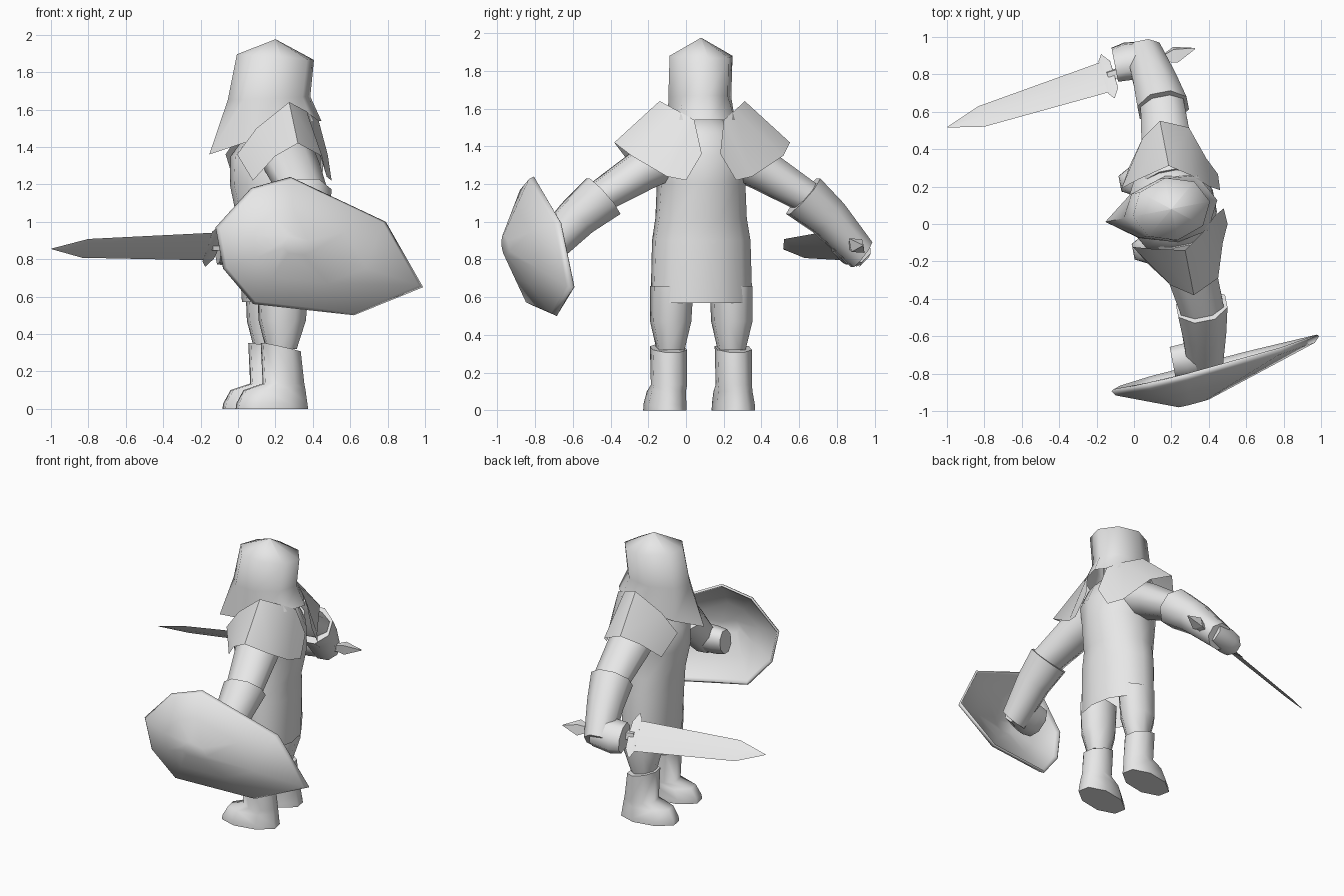
import bpy
import bmesh
import math
from mathutils import Vector, Matrix

cube = bpy.data.objects.get("Cube")
if cube:
    bpy.data.objects.remove(cube)

grey = bpy.data.materials.new("plain_grey")
grey.use_nodes = True
GREY = (0.8, 0.8, 0.8, 1)
grey.diffuse_color = GREY
grey.node_tree.nodes["Principled BSDF"].inputs["Base Color"].default_value = GREY

# The figure faces -x, turned slightly about its own centre line
TURN = Matrix.Translation((0.2, 0.08, 0)) @ Matrix.Rotation(math.radians(11), 4, 'Z')
X, Y = Vector((1, 0, 0)), Vector((0, 1, 0))


def build(name, verts, faces, matrix=TURN, mirror=False, angle=68):
    """Make one part; mirror flips it to the other side of the body."""
    pts = [Vector(v) for v in verts]
    if mirror:
        pts = [Vector((p.x, -p.y, p.z)) for p in pts]
    mesh = bpy.data.meshes.new(name)
    mesh.from_pydata([matrix @ p for p in pts], [], faces)
    bm = bmesh.new()
    bm.from_mesh(mesh)
    bmesh.ops.recalc_face_normals(bm, faces=bm.faces)
    bm.to_mesh(mesh)
    bm.free()
    mesh.materials.append(grey)
    obj = bpy.data.objects.new(name, mesh)
    bpy.context.collection.objects.link(obj)
    bpy.ops.object.select_all(action='DESELECT')
    obj.select_set(True)
    bpy.context.view_layer.objects.active = obj
    bpy.ops.object.shade_smooth_by_angle(angle=math.radians(angle))
    return obj


def skin(rows, closed=True, caps=(False, False)):
    """Join equal rows of points with quads."""
    n = len(rows[0])
    verts = [p for row in rows for p in row]
    faces = []
    for r in range(len(rows) - 1):
        for i in range(n if closed else n - 1):
            a, b = r * n + i, r * n + (i + 1) % n
            faces.append((a, b, b + n, a + n))
    if caps[0]:
        faces.append(tuple(reversed(range(n))))
    if caps[1]:
        faces.append(tuple(range(len(verts) - n, len(verts))))
    return verts, faces


def ring(centre, a, b, n=8, offset=0.0):
    steps = [2 * math.pi * (i + offset) / n for i in range(n)]
    return [Vector(centre) + a * math.cos(t) + b * math.sin(t) for t in steps]


def upright(sections, n=8, offset=0.5):
    """Level rings from (x, y, z, x radius, y radius, forward tilt)."""
    rows = []
    for x, y, z, rx, ry, tilt in sections:
        rows.append(ring((x, y, z), Vector((rx, 0, tilt)), Y * ry, n, offset))
    return rows


# Helmet: pointed crown, beaked rim at the front
rim = [(0.25, 0, 1.54), (0.17, 0.15, 1.54), (0, 0.18, 1.48), (-0.2, 0.12, 1.42), (-0.36, 0, 1.36)]
rim += [(x, -y, z) for x, y, z in rim[3:0:-1]]
rows = [rim] + upright([(-0.035, 0, 1.66, 0.225, 0.17, 0.01),
                        (0, 0, 1.88, 0.21, 0.17, -0.015),
                        (0, 0, 1.975, 0.002, 0.002, 0)], 8, 0)
build("helmet", *skin(rows, caps=(False, True)))

build("neck", *skin(upright([(0.02, 0, 1.4, 0.1, 0.1, 0), (0, 0, 1.7, 0.1, 0.1, 0)])))

# Tunic with flared skirt and rounded shoulders
build("tunic", *skin(upright([
    (0.01, 0, 0.57, 0.185, 0.275, 0), (0.005, 0, 0.9, 0.2, 0.265, 0),
    (0, 0, 1.02, 0.205, 0.245, 0), (0, 0, 1.2, 0.245, 0.235, 0),
    (0, 0, 1.35, 0.24, 0.26, 0), (0.02, 0, 1.47, 0.17, 0.2, 0),
    (0.02, 0, 1.54, 0.1, 0.11, 0)], 12), caps=(False, True)))

# Shoulder cape half: inner edge and hanging outer edge, front to back
inner = [(-0.24, 0.16, 1.36), (-0.14, 0.19, 1.5), (0.03, 0.23, 1.64),
         (0.14, 0.155, 1.59), (0.22, 0.08, 1.54), (0.275, 0.05, 1.36)]
outer = [(-0.175, 0.27, 1.22), (-0.08, 0.4, 1.35), (0.03, 0.475, 1.42),
         (0.175, 0.41, 1.35), (0.235, 0.23, 1.24), (0.28, 0.135, 1.22)]
cape = skin([inner, outer], closed=False)


# Arm pieces lean outward and down
def arm_rows(sections):
    rows = []
    for x, y, z, rx, r, lean in sections:
        across = Vector((0, math.sin(lean), math.cos(lean)))
        rows.append(ring((x, y, z), X * rx, across * r, 8, 0.5))
    return rows


upper_arm = skin(arm_rows([(0.03, 0.16, 1.36, 0.15, 0.13, 0.4),
                           (0.04, 0.33, 1.27, 0.145, 0.115, 0.5),
                           (0.06, 0.56, 1.13, 0.125, 0.09, 0.6)]), caps=(True, True))
gauntlet = skin(arm_rows([(0.06, 0.54, 1.135, 0.145, 0.135, 0.72),
                          (0.045, 0.68, 1.02, 0.125, 0.115, 0.78),
                          (0.015, 0.865, 0.825, 0.1, 0.09, 0.65)]), caps=(True, True))

# Fist reaches forward around the grip, stretched along the forearm
down_arm, over_arm = Vector((0, 0.7, -0.7)), Vector((0, 0.7, 0.7))
fist = skin([ring((x, y, z), down_arm * a, over_arm * b, 8, 0.5)
             for x, y, z, a, b in ((0.06, 0.81, 0.88, 0.11, 0.09),
                                   (-0.08, 0.82, 0.865, 0.12, 0.09),
                                   (-0.15, 0.815, 0.865, 0.11, 0.08))], caps=(True, True))

# Legs and boots
thigh = skin(upright([(0.01, 0.16, 0.66, 0.145, 0.115, 0), (0.005, 0.165, 0.47, 0.13, 0.11, 0),
                      (0, 0.165, 0.32, 0.085, 0.075, 0)]), caps=(True, True))
boot = skin(upright([(-0.055, 0.185, 0, 0.205, 0.11, 0), (-0.055, 0.185, 0.03, 0.2, 0.11, 0),
                     (-0.04, 0.18, 0.1, 0.175, 0.1, 0), (0.01, 0.175, 0.135, 0.115, 0.097, 0),
                     (-0.005, 0.175, 0.33, 0.11, 0.1, -0.025)]), caps=(True, True))

for side, flip in (("right", False), ("left", True)):
    for part, data in (("shoulder_cape", cape), ("upper_arm", upper_arm),
                       ("gauntlet", gauntlet), ("fist", fist),
                       ("thigh", thigh), ("boot", boot)):
        build(side + "_" + part, *data, mirror=flip)

# Sword in its own frame: x along the axis to the pommel, y across the blade
axis = Vector((1.32, 0.42, 0.02)).normalized()
across = Vector((0.08, -0.2, 0.19))
across = (across - axis * across.dot(axis)).normalized()
sword = Matrix((axis, across, axis.cross(across))).transposed().to_4x4()
sword.translation = (-0.14, 0.79, 0.868)


def sword_part(name, stations):
    rows = [ring((d, 0, 0), Y * w, Vector((0, 0, t)), 4) for d, w, t in stations]
    build(name, *skin(rows, caps=(True, True)), matrix=sword, angle=30)


sword_part("blade", [(-0.9, 0.002, 0.002), (-0.71, 0.076, 0.008), (0, 0.112, 0.012)])
sword_part("guard", [(-0.025, 0.12, 0.012), (0.0, 0.165, 0.016), (0.035, 0.1, 0.016)])
sword_part("grip", [(0, 0.035, 0.03), (0.36, 0.035, 0.03)])
sword_part("pommel", [(0.32, 0.03, 0.025), (0.38, 0.058, 0.045), (0.49, 0.004, 0.004)])

# Shield: eight-sided dished plate carried on the left arm
outline = [(-0.12, 0.97), (0.07, 1.18), (0.28, 1.24), (0.79, 1.0),
           (0.99, 0.65), (0.62, 0.5), (0.08, 0.56), (-0.08, 0.75)]
rim = [Vector((x, -0.885 + 0.25 * (x + 0.1) - 0.05 * (z - 0.9), z)) for x, z in outline]
boss = Vector((0.25, -0.79, 0.88))
out = Vector((0.25, -0.97, 0)).normalized()
rows = [[boss + (p - boss) * s + out * h for p in rim]
        for s, h in ((1, 0), (0.96, 0.028), (0.55, 0.105), (0.15, 0.18))]
shield = build("shield", *skin(rows, caps=(False, True)), matrix=Matrix())
shell = shield.modifiers.new("thickness", 'SOLIDIFY')
shell.thickness = 0.015
shell.offset = -1
